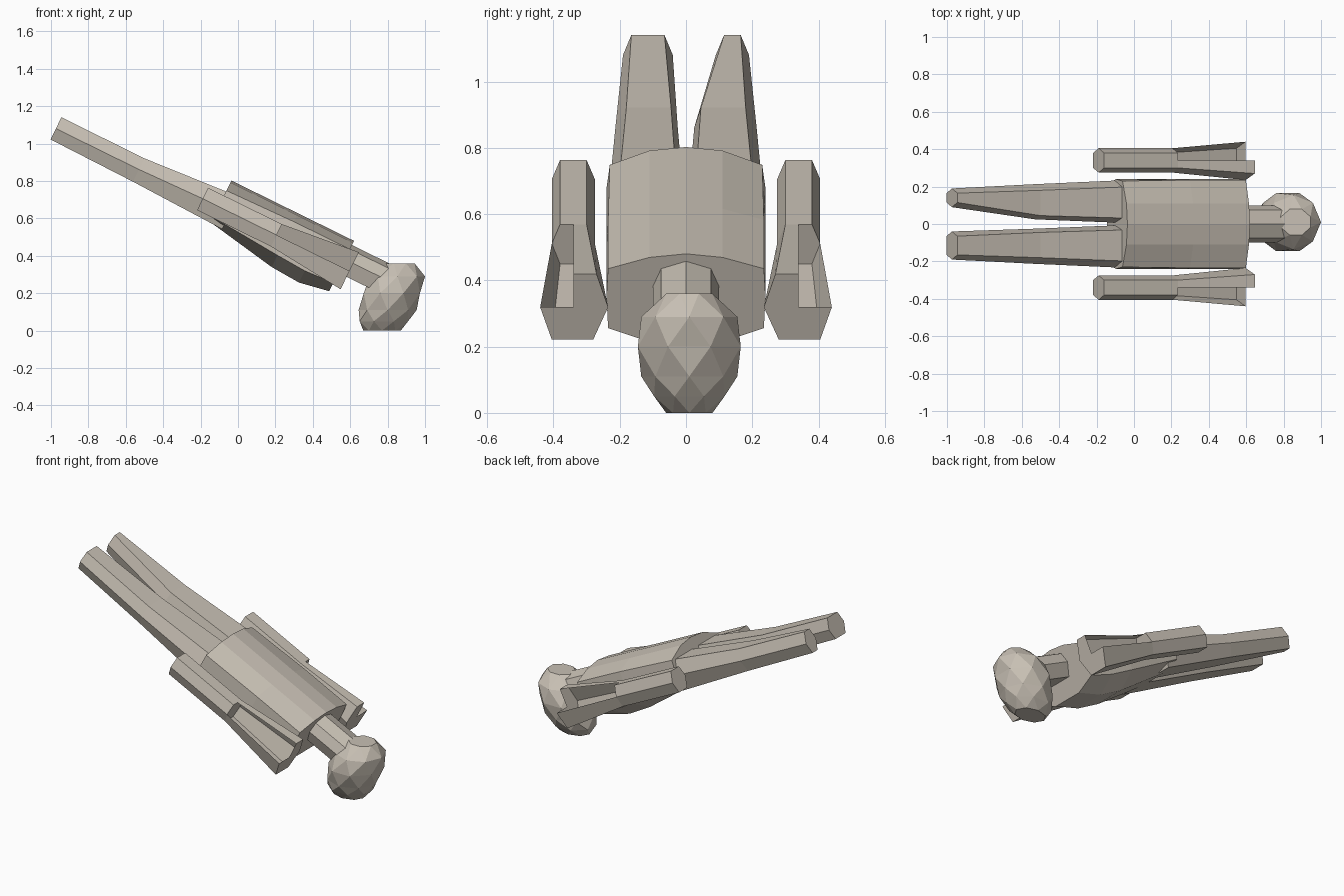
import bpy, bmesh, math

if "Cube" in bpy.data.objects:
    bpy.data.objects.remove(bpy.data.objects["Cube"])

stone = bpy.data.materials.new("warm_grey")
stone.diffuse_color = (0.58, 0.53, 0.46, 1)
stone.use_nodes = True
stone.node_tree.nodes["Principled BSDF"].inputs["Base Color"].default_value = stone.diffuse_color

# Body frame: u runs from shoulders to feet, y across, h up from the back
A = math.radians(26.2)
CA, SA = math.cos(A), math.sin(A)


def place(u, y, h):
    return (0.62 - CA * u + SA * h, y, 0.48 + SA * u + CA * h)


def loft(name, rings, caps=(True, True), skip=(), triangles=False):
    """Join matching rings of points; skip holds (ring, side) faces left open."""
    bm = bmesh.new()
    loops = [[bm.verts.new(p) for p in r] for r in rings]
    n = len(loops[0])
    for i in range(len(loops) - 1):
        a, b = loops[i], loops[i + 1]
        for j in range(n):
            if (i, j) in skip:
                continue
            k = (j + 1) % n
            if triangles:
                if i % 2 == 0:
                    bm.faces.new((a[j], a[k], b[j]))
                    bm.faces.new((a[k], b[k], b[j]))
                else:
                    bm.faces.new((a[j], a[k], b[k]))
                    bm.faces.new((a[j], b[k], b[j]))
            else:
                bm.faces.new((a[j], a[k], b[k], b[j]))
    for use, loop in zip(caps, (loops[0], loops[-1])):
        if use:
            bm.faces.new(loop)
    bmesh.ops.recalc_face_normals(bm, faces=bm.faces)
    me = bpy.data.meshes.new(name)
    bm.to_mesh(me)
    bm.free()
    me.materials.append(stone)
    ob = bpy.data.objects.new(name, me)
    bpy.context.collection.objects.link(ob)
    return ob


def symmetric(u, half):
    """Closed ring from a half profile that starts on the centre line."""
    pts = half + [(-y, h) for y, h in reversed(half) if y > 0]
    return [place(u, y, h) for y, h in pts]


# Torso: curved back, deeper chest, tapering to the hips
loft("torso", [
    symmetric(0.0, [(0, 0), (.11, -.012), (.235, -.05), (.24, -.14), (.235, -.25), (.1, -.3)]),
    symmetric(.165, [(0, 0), (.11, -.012), (.235, -.05), (.24, -.14), (.235, -.26), (.1, -.33)]),
    symmetric(.333, [(0, 0), (.11, -.012), (.235, -.05), (.24, -.14), (.235, -.25), (.1, -.32)]),
    symmetric(.73, [(0, 0), (.11, -.012), (.23, -.06), (.24, -.14), (.22, -.22), (.1, -.25)]),
])

# Neck
neck = [(0, -.025), (.075, -.05), (.1, -.11), (.07, -.19)]
loft("neck", [symmetric(.04, neck), symmetric(-.24, neck)])


def hexagon(u, top, mid, bottom, hs, side):
    """Limb section: (inner, outer) y pairs at three heights."""
    pts = [(top[0], hs[0]), (top[1], hs[0]), (mid[1], hs[1]),
           (bottom[1], hs[2]), (bottom[0], hs[2]), (mid[0], hs[1])]
    return [place(u, side * y, h) for y, h in pts]


for side, label in ((1, "right"), (-1, "left")):
    # Legs: the right one is broken away on its inner side
    foot = ((.115, .165), (.09, .19), (.115, .165)) if side > 0 else \
           ((.065, .165), (.04, .19), (.065, .165))
    loft(label + "_leg", [
        hexagon(.66, (.03, .2), (.005, .235), (.03, .2), (-.06, -.15, -.255), side),
        hexagon(1.2, (.045, .18), (.025, .213), (.045, .18), (-.099, -.165, -.238), side),
        hexagon(1.695, *foot, (-.098, -.165, -.23), side),
    ])

    # Forearm
    fore = ((.30, .38), (.275, .405), (.30, .38), (-.09, -.155, -.223), side)
    loft(label + "_forearm", [hexagon(.825, *fore), hexagon(.385, *fore)])

    # Flared upper sleeve, open along its upper outer side
    ring_a = hexagon(.385, (.30, .34), (.275, .405), (.30, .38), (-.09, -.155, -.223), side)
    ring_b = hexagon(-.05, (.27, .34), (.235, .44), (.28, .405), (-.043, -.155, -.264), side)
    corner_a = place(.385, side * .34, -.155)
    corner_b = place(-.05, side * .34, -.155)
    ring_a.insert(2, corner_a)
    ring_b.insert(2, corner_b)
    loft(label + "_sleeve", [ring_a, ring_b], skip={(0, 1), (0, 2)})

# Head: faceted rings from face to crown (z, x min, x max, half width)
rings = []
levels = [(.005, .67, .87, .07), (.05, .64, .92, .115), (.11, .645, .955, .145),
          (.2, .66, .985, .168), (.29, .705, 1.0, .145), (.36, .78, .95, .075)]
for i, (z, x0, x1, w) in enumerate(levels):
    ring = []
    for j in range(8):
        t = math.tau * (j + .5 * (i % 2)) / 8
        ring.append(((x0 + x1) / 2 + (x1 - x0) / 2 * math.cos(t),
                     .01 + w * math.sin(t), z if i else z - .005))
    rings.append(ring)
loft("head", rings, triangles=True)
